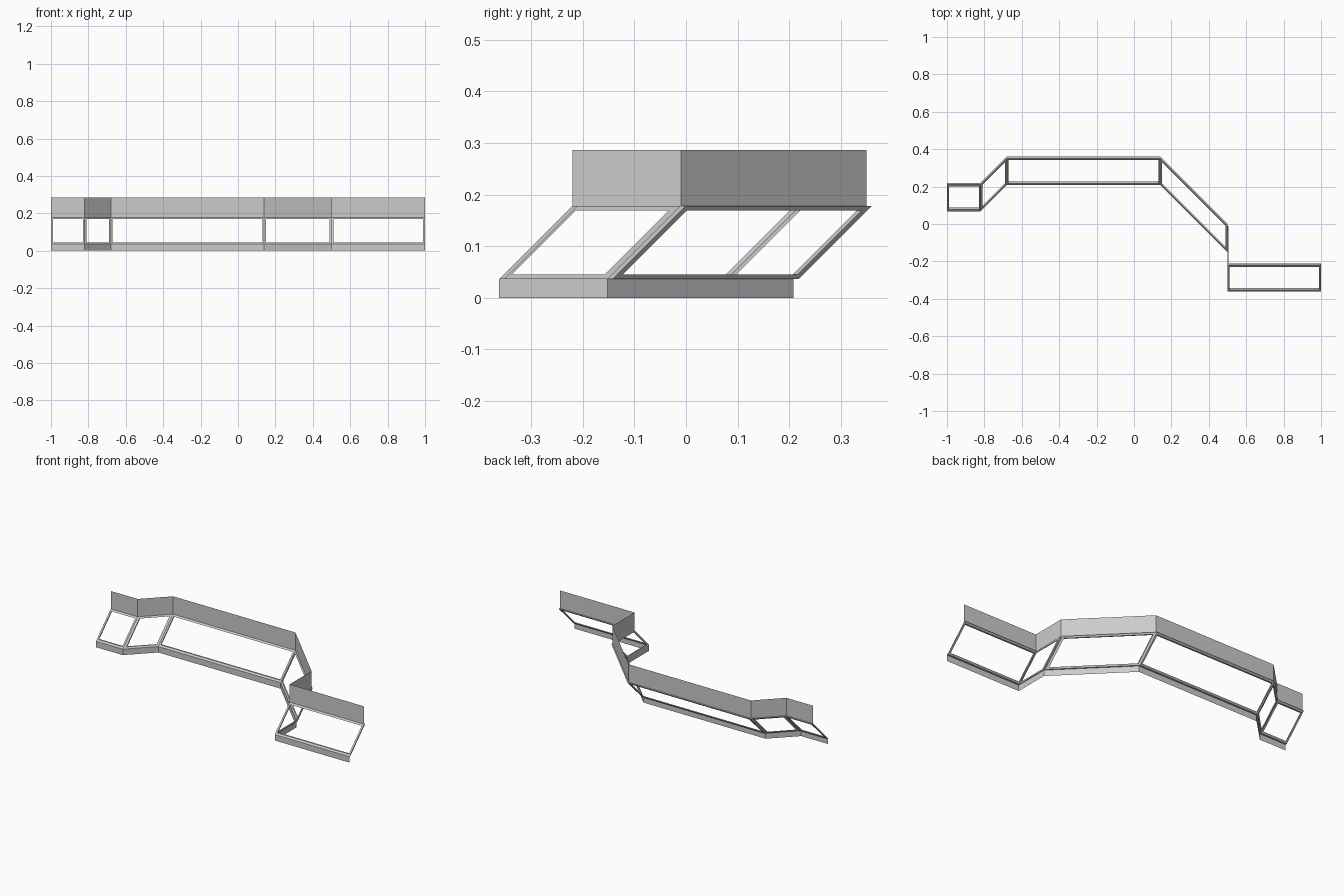
import bpy, bmesh
from mathutils import Vector

if "Cube" in bpy.data.objects:
    bpy.data.objects.remove(bpy.data.objects["Cube"])

# Plan of the lower wall; the upper wall is the same plan shifted back
path = [(-1, 0.068), (-0.82, 0.068), (-0.68, 0.208), (0.14, 0.208),
        (0.5, -0.152), (0.5, -0.362), (1, -0.362)]
SHIFT = 0.142
Z0, Z1, Z2, Z3 = 0.0, 0.036, 0.178, 0.286
BAR, DEPTH = 0.009, 0.010


def finish(name, bm):
    mesh = bpy.data.meshes.new(name)
    bm.to_mesh(mesh)
    bm.free()
    obj = bpy.data.objects.new(name, mesh)
    bpy.context.collection.objects.link(obj)
    return obj


def wall(name, dy, low, high):
    bm = bmesh.new()
    bottom = [bm.verts.new((x, y + dy, low)) for x, y in path]
    top = [bm.verts.new((x, y + dy, high)) for x, y in path]
    for i in range(len(path) - 1):
        bm.faces.new((bottom[i], bottom[i + 1], top[i + 1], top[i]))
    finish(name, bm)


def window_frame(name, a, b):
    a, b = Vector((*a, Z1)), Vector((*b, Z1))
    rise = Vector((0, SHIFT, Z2 - Z1))
    along = (b - a).normalized()
    side = along * (0.010 if abs(along.y) < 0.1 else 0.015)
    back = Vector((0, DEPTH, 0)) if abs(along.x) > 0.1 else Vector((0.005, 0, 0))
    lift = rise * (BAR / (Z2 - Z1))
    outer = [a, b, b + rise, a + rise]
    inner = [a + side + lift, b - side + lift,
             b - side + rise - lift, a + side + rise - lift]
    bm = bmesh.new()
    fo, fi = ([bm.verts.new(p) for p in ring] for ring in (outer, inner))
    bo, bi = ([bm.verts.new(p + back) for p in ring] for ring in (outer, inner))
    for i in range(4):
        j = (i + 1) % 4
        bm.faces.new((fo[i], fo[j], fi[j], fi[i]))
        bm.faces.new((bo[j], bo[i], bi[i], bi[j]))
        bm.faces.new((fo[j], fo[i], bo[i], bo[j]))
        bm.faces.new((fi[i], fi[j], bi[j], bi[i]))
    bmesh.ops.recalc_face_normals(bm, faces=bm.faces)
    finish(name, bm)


# Thin walls below and above the sloped windows
wall("lower_wall", 0, Z0, Z1)
wall("upper_wall", SHIFT, Z2, Z3)

# Sloped open window frames, one per run of wall
for i in range(len(path) - 1):
    window_frame(f"window_frame_{i + 1}", path[i], path[i + 1])
